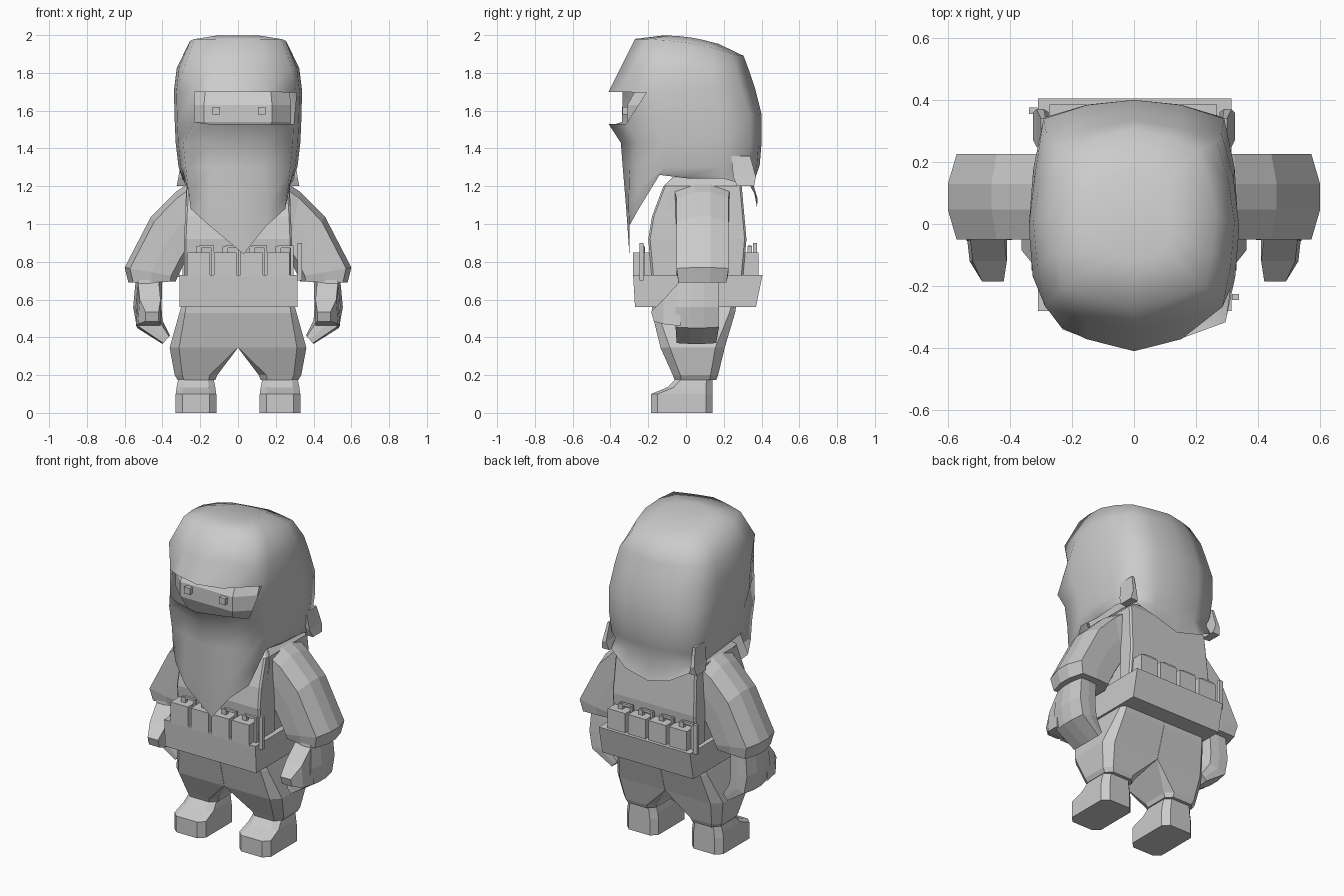
import bpy, bmesh, math
from mathutils import Vector

if "Cube" in bpy.data.objects:
    bpy.data.objects.remove(bpy.data.objects["Cube"])

grey = bpy.data.materials.new("plain_grey")
grey.diffuse_color = (0.6, 0.6, 0.6, 1)
grey.use_nodes = True
grey.node_tree.nodes["Principled BSDF"].inputs["Base Color"].default_value = grey.diffuse_color


def finish(name, bm, smooth=False):
    bmesh.ops.recalc_face_normals(bm, faces=bm.faces)
    me = bpy.data.meshes.new(name)
    bm.to_mesh(me)
    bm.free()
    me.materials.append(grey)
    ob = bpy.data.objects.new(name, me)
    bpy.context.collection.objects.link(ob)
    if smooth:
        bpy.ops.object.select_all(action='DESELECT')
        ob.select_set(True)
        bpy.context.view_layer.objects.active = ob
        bpy.ops.object.shade_smooth_by_angle(angle=math.radians(85))
    return ob


def loft(name, rings, skip=(), caps=(True, True), smooth=False):
    """Skin closed rings of points; skip holds (ring, column) faces to leave open."""
    bm = bmesh.new()
    vs = [[bm.verts.new(p) for p in r] for r in rings]
    n = len(rings[0])
    for i in range(len(vs) - 1):
        for j in range(n):
            if (i, j) not in skip:
                k = (j + 1) % n
                bm.faces.new((vs[i][j], vs[i][k], vs[i + 1][k], vs[i + 1][j]))
    if caps[0]:
        bm.faces.new(vs[0])
    if caps[1]:
        bm.faces.new(vs[-1])
    return finish(name, bm, smooth)


def rect(x0, x1, y0, y1, z, c=0.0, ci=None):
    """Rectangle ring with corners cut by c (ci on the x0 side)."""
    if not c:
        return [(x0, y0, z), (x1, y0, z), (x1, y1, z), (x0, y1, z)]
    ci = c if ci is None else ci
    return [(x0 + ci, y0, z), (x1 - c, y0, z), (x1, y0 + c, z), (x1, y1 - c, z),
            (x1 - c, y1, z), (x0 + ci, y1, z), (x0, y1 - ci, z), (x0, y0 + ci, z)]


def box(name, x0, x1, y0, y1, z0, z1):
    return loft(name, [rect(x0, x1, y0, y1, z0), rect(x0, x1, y0, y1, z1)])


def flip(rings, s):
    return [[(p[0] * s, p[1], p[2]) for p in r] for r in rings]


def limb_ring(outer, inner, y0, y1):
    """Ten-sided limb section spanning an outer and inner (x, z) point."""
    o, i = Vector(outer), Vector(inner)
    pts = []
    for t, v in ((0, .35), (.1, 0), (.5, 0), (.88, .03), (1, .3),
                 (1, .7), (.88, .97), (.5, 1), (.1, 1), (0, .65)):
        p = o.lerp(i, t)
        pts.append((p.x, y0 + (y1 - y0) * v, p.y))
    return pts


# ---- hood and mask: one smooth wrapped shell with an eye slot ----
half = [(0, -1), (.45, -.9), (.88, -.77), (.96, -.38), (1, .03),
        (.97, .45), (.87, .85), (.45, .96), (0, 1)]


def mirror_half(h):
    return h + [(-p[0], *p[1:]) for p in h[-2:0:-1]]


def hood_ring(rx, yf, yb, zf, zb, rnd=0.0):
    """Boxy outline, rounded at the back by rnd; height falls toward the back."""
    cy, ry = (yf + yb) / 2, (yb - yf) / 2
    pts = []
    for u, v in mirror_half(half):
        k = 1 - rnd * max(0, v) * abs(u)
        t = (v + 1) / 2
        pts.append((rx * u * k, cy + ry * v * k, zf + (zb - zf) * t * t))
    return pts


hem = mirror_half([(.03, -.30, .84), (.15, -.30, .99), (.25, -.25, 1.08), (.27, -.14, 1.26),
                   (.28, .02, 1.24), (.295, .2, 1.24), (.275, .34, 1.2), (.15, .38, 1.13),
                   (0, .375, 1.09)])
fold = mirror_half([(.015, -.315, 1.06), (.155, -.305, 1.1), (.262, -.26, 1.17), (.29, -.14, 1.27),
                    (.295, .02, 1.255), (.3, .2, 1.255), (.265, .315, 1.26), (.14, .35, 1.23),
                    (0, .355, 1.21)])
hood = [hem, fold,
        hood_ring(.315, -.335, .39, 1.30, 1.31),
        hood_ring(.33, -.345, .40, 1.43, 1.43),
        hood_ring(.335, -.41, .40, 1.53, 1.58),
        hood_ring(.34, -.41, .365, 1.70, 1.72, .06),
        hood_ring(.325, -.345, .335, 1.83, 1.81, .08),
        hood_ring(.262, -.27, .305, 1.98, 1.89, .12),
        hood_ring(.13, -.12, .17, 1.998, 1.955, .1)]
hood[5][2] = (.31, -.21, 1.695)      # slot corners
hood[5][14] = (-.23, -.335, 1.70)
hood[4][14] = (-.23, -.34, 1.54)
loft("hood", hood, skip={(4, j) for j in (14, 15, 0, 1)}, caps=(False, True), smooth=True)

# head inside the hood
loft("head", [rect(-.22, .22, -.22, .30, 1.26, .1), rect(-.25, .25, -.27, .32, 1.45, .1),
              rect(-.28, .28, -.31, .32, 1.54, .1), rect(-.28, .28, -.31, .31, 1.63, .1),
              rect(-.27, .27, -.25, .28, 1.74, .1)])
for s, n in ((-1, "right"), (1, "left")):
    x = .12 * s + .005
    box(n + "_eye", x - .02, x + .02, -.335, -.29, 1.58, 1.62)
    # thin cloth ends hanging beside the neck
    loft(n + "_scarf_end", flip([rect(.285, .30, .24, .34, 1.36), rect(.29, .315, .25, .37, 1.25),
                                 rect(.275, .325, .27, .36, 1.2)], s))

# ---- torso, vest plates and belt ----
loft("torso", [rect(-.28, .28, -.12, .25, .7), rect(-.28, .28, -.12, .25, 1.0),
               rect(-.275, .275, -.08, .24, 1.2), rect(-.2, .2, -.03, .2, 1.28)])
loft("vest_front", [rect(-.285, .285, -.18, -.04, .7, .01), rect(-.285, .285, -.20, -.04, .92, .01),
                    rect(-.28, .28, -.18, -.04, 1.04, .01), rect(-.27, .27, -.12, -.03, 1.2, .01),
                    rect(-.22, .22, -.07, 0, 1.25, .01)])
loft("vest_back", [rect(-.285, .285, .21, .30, .7, .01), rect(-.285, .285, .21, .32, .92, .01),
                   rect(-.275, .275, .21, .295, 1.2, .01), rect(-.22, .22, .18, .26, 1.25, .01)])
loft("belt", [rect(-.31, .315, -.27, .37, .56), rect(-.31, .315, -.28, .405, .73)])

# pouches with a knob and a side lever, front row and turned back row
for s, side, yo, yi in ((1, "front", -.28, -.16), (-1, "back", -.385, -.27)):
    for i in range(4):
        x = -.207 + .14 * i

        def part(name, x0, x1, y0, y1, z0, z1):
            xs, ys = sorted((x0 * s, x1 * s)), sorted((y0 * s, y1 * s))
            box(f"{side}_{name}_{i + 1}", *xs, *ys, z0, z1)
        part("pouch", x - .06, x + .06, yo, yi, .72, .85)
        ym = (yo + yi) / 2 - .01
        part("knob", x - .015, x + .015, ym - .012, ym + .012, .85, .88)
        part("lever_bar", x, x + .08, ym - .008, ym + .008, .872, .887)
        part("lever", x + .066, x + .08, ym - .01, ym + .01, .72, .88)
box("front_rod", .316, .338, -.245, -.225, .70, .90)
box("back_rod", -.338, -.311, .355, .375, .72, .90)

# ---- limbs, mirrored ----
for s, n in ((-1, "right"), (1, "left")):
    loft(n + "_trouser", flip([
        rect(.12, .32, -.06, .16, .175, .035), rect(.11, .335, -.07, .17, .2, .04),
        rect(0, .362, -.135, .205, .345, .05, .001), rect(0, .31, -.18, .26, .53, .03, .001),
        rect(0, .29, -.18, .27, .6, .02, .001)], s))
    loft(n + "_boot", flip([
        rect(.115, .33, -.185, .14, 0, .035), rect(.115, .33, -.185, .14, .10, .035),
        rect(.12, .325, -.10, .14, .135, .035), rect(.13, .315, -.05, .14, .185, .03)], s))
    loft(n + "_sleeve", flip([
        limb_ring((.27, 1.21), (.25, .88), -.06, .23),
        limb_ring((.33, 1.17), (.26, .84), -.05, .225),
        limb_ring((.46, 1.04), (.29, .78), -.05, .225),
        limb_ring((.60, .77), (.32, .72), -.05, .225),
        limb_ring((.58, .69), (.33, .695), -.04, .215)], s))
    loft(n + "_hand", flip([
        limb_ring((.54, .72), (.40, .72), -.04, .17),
        limb_ring((.555, .56), (.405, .56), -.055, .175),
        limb_ring((.535, .45), (.40, .49), -.055, .175),
        limb_ring((.40, .365), (.36, .41), -.05, .16)], s))
    # thumb reaching forward and down from the wrist
    loft(n + "_thumb", flip([
        [(.41, -.03, .46), (.54, -.03, .46), (.53, -.03, .70), (.42, -.03, .70)],
        [(.41, -.12, .47), (.53, -.12, .47), (.52, -.12, .60), (.41, -.12, .60)],
        [(.42, -.17, .485), (.49, -.17, .485), (.49, -.185, .535), (.42, -.185, .535)]], s))
